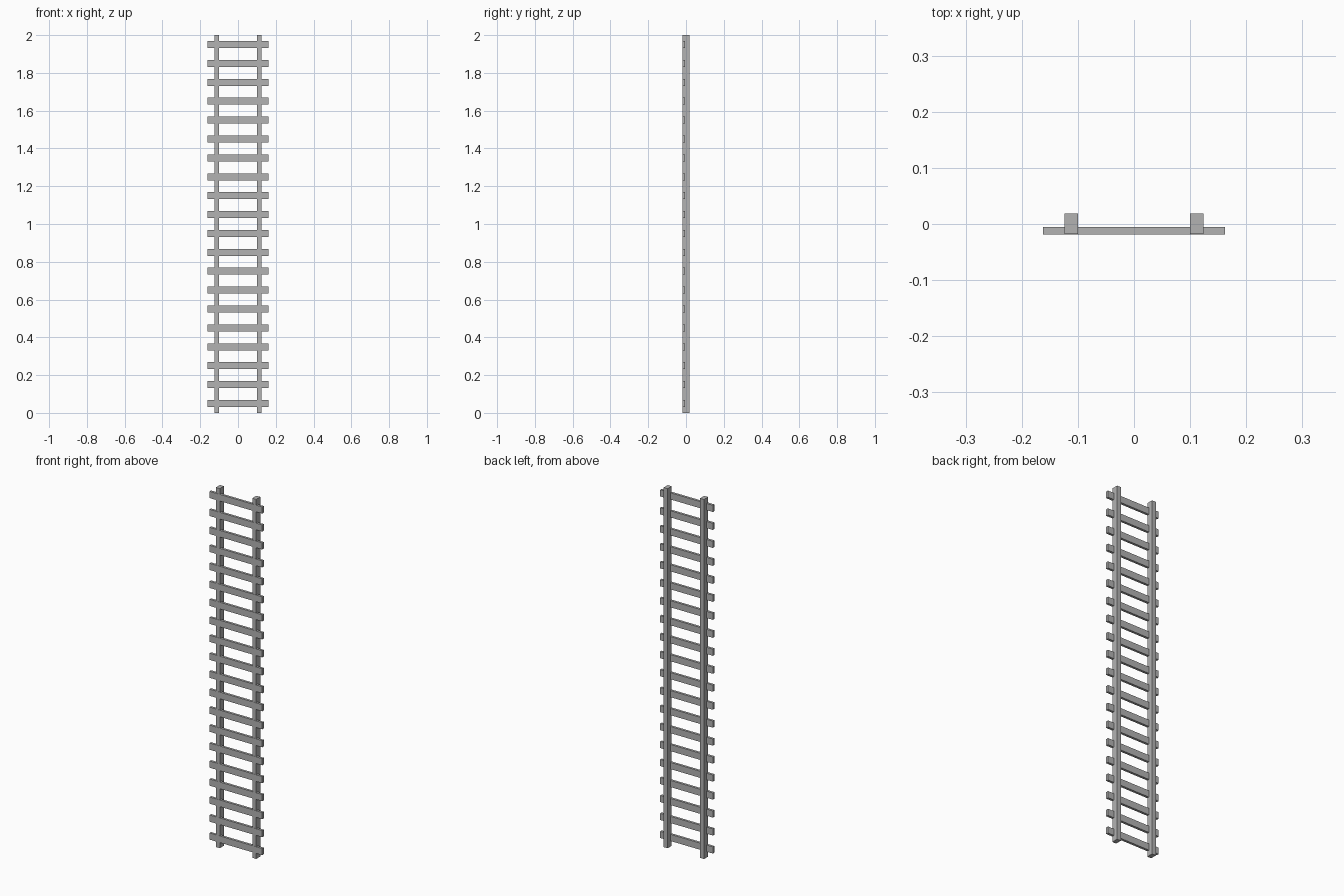
import bpy

cube = bpy.data.objects.get("Cube")
if cube:
    bpy.data.objects.remove(cube, do_unlink=True)

grey = bpy.data.materials.new("plain_grey")
grey.use_nodes = True
GREY = (0.45, 0.45, 0.45, 1)
grey.diffuse_color = GREY
grey.node_tree.nodes["Principled BSDF"].inputs["Base Color"].default_value = GREY


def box(name, x, y, z):
    """Box spanning the given (low, high) ranges."""
    spans = (x, y, z)
    bpy.ops.mesh.primitive_cube_add(size=1, location=[(a + b) / 2 for a, b in spans])
    ob = bpy.context.object
    ob.name = name
    ob.scale = [b - a for a, b in spans]
    bpy.ops.object.transform_apply(location=False, rotation=False, scale=True)
    ob.data.materials.append(grey)
    return ob


# Two long rails, set a hair behind the slat faces
box("left_rail", (0.1, 0.124), (-0.0175, 0.019), (0, 2))
box("right_rail", (-0.124, -0.1), (-0.0175, 0.019), (0, 2))

# Evenly spaced cross slats along the front
for i in range(20):
    mid = 0.05 + 0.1 * i
    box(f"slat_{i + 1}", (-0.162, 0.162), (-0.0185, -0.005), (mid - 0.0185, mid + 0.0185))
